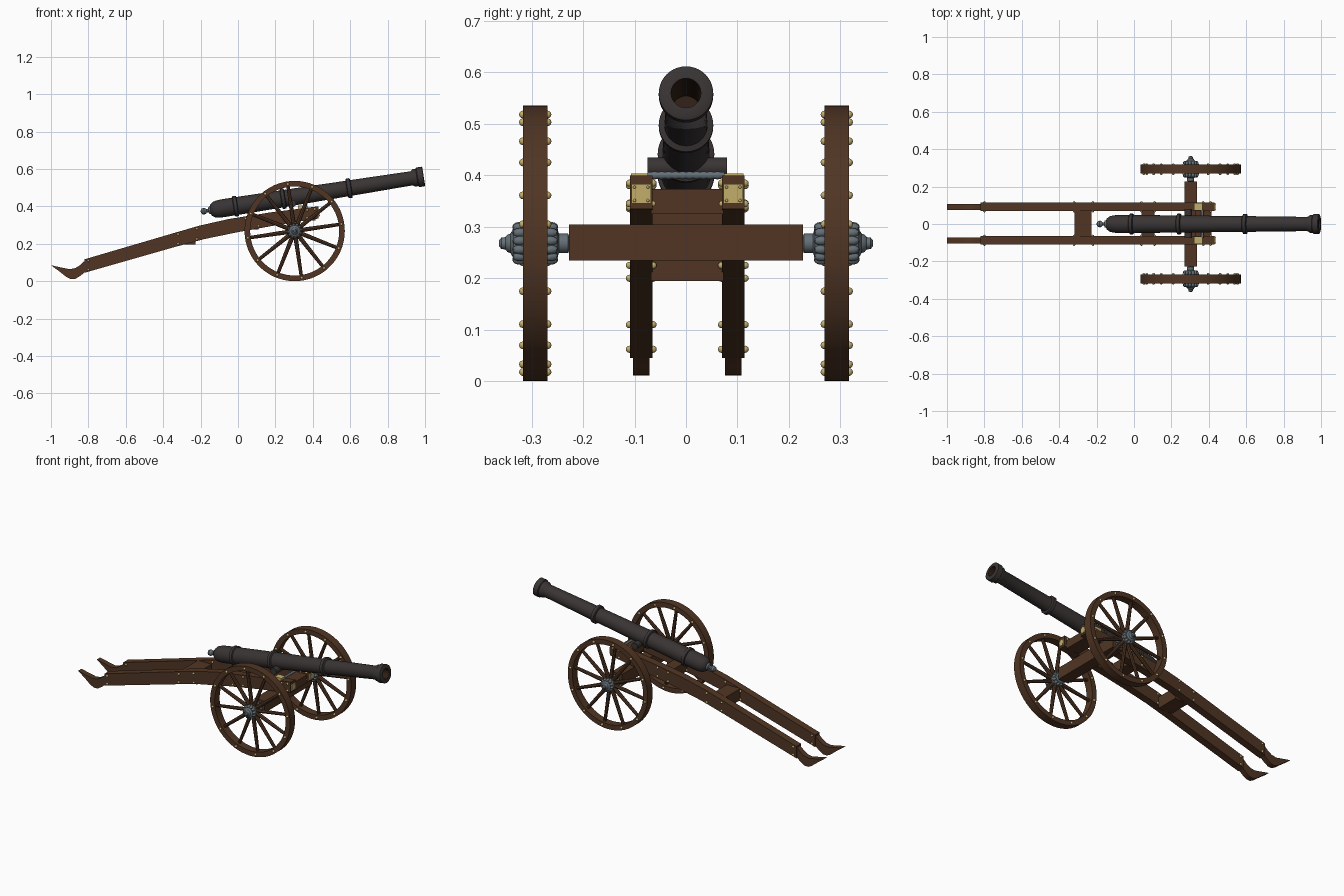
import bpy, bmesh, math
from mathutils import Vector, Matrix

if "Cube" in bpy.data.objects:
    bpy.data.objects.remove(bpy.data.objects["Cube"])


def material(name, rgb):
    m = bpy.data.materials.new(name)
    m.diffuse_color = (*rgb, 1)
    m.use_nodes = True
    m.node_tree.nodes["Principled BSDF"].inputs["Base Color"].default_value = m.diffuse_color
    return m


WOOD = material("brown wood", (0.082, 0.036, 0.017))
IRON = material("dark iron", (0.042, 0.034, 0.034))
STEEL = material("grey steel", (0.13, 0.16, 0.18))
BRASS = material("brass", (0.55, 0.42, 0.15))
BORE = material("bore brown", (0.03, 0.014, 0.007))


def finish(name, bm, mat, smooth=True):
    bmesh.ops.recalc_face_normals(bm, faces=bm.faces)
    me = bpy.data.meshes.new(name)
    bm.to_mesh(me)
    bm.free()
    me.materials.append(mat)
    if smooth:
        me.shade_smooth()
        me.set_sharp_from_angle(angle=math.radians(35))
    ob = bpy.data.objects.new(name, me)
    bpy.context.collection.objects.link(ob)
    return ob


def lathe(name, profile, origin, axis, mat, segs=32, closed=False):
    """Revolve (radius, distance) points about an axis; open ends are capped."""
    bm = bmesh.new()
    rot = Vector((0, 0, 1)).rotation_difference(Vector(axis)).to_matrix()
    rings = []
    for r, t in profile:
        rings.append([bm.verts.new(Vector(origin) + rot @ Vector(
            (r * math.cos(2 * math.pi * i / segs), r * math.sin(2 * math.pi * i / segs), t)))
            for i in range(segs)])
    pairs = list(zip(rings, rings[1:])) + ([(rings[-1], rings[0])] if closed else [])
    for a, b in pairs:
        for i in range(segs):
            j = (i + 1) % segs
            bm.faces.new((a[i], a[j], b[j], b[i]))
    if not closed:
        bm.faces.new(rings[0])
        bm.faces.new(rings[-1])
    return finish(name, bm, mat)


def prism(name, pts, y0, y1, mat):
    """Extrude an x-z outline between two y values."""
    bm = bmesh.new()
    f = bm.faces.new([bm.verts.new((x, y0, z)) for x, z in pts])
    new = bmesh.ops.extrude_face_region(bm, geom=[f])["geom"]
    bmesh.ops.translate(bm, vec=(0, y1 - y0, 0),
                        verts=[v for v in new if isinstance(v, bmesh.types.BMVert)])
    return finish(name, bm, mat)


def box(name, x, y, z, mat):
    return prism(name, [(x[0], z[0]), (x[1], z[0]), (x[1], z[1]), (x[0], z[1])], y[0], y[1], mat)


def beads(name, places, r, mat, scale=(1, 1, 1)):
    bm = bmesh.new()
    for p in places:
        bmesh.ops.create_uvsphere(bm, u_segments=10, v_segments=6, radius=r,
                                  matrix=Matrix.Translation(p) @ Matrix.Diagonal((*scale, 1)))
    return finish(name, bm, mat)


# Barrel with reinforcing rings and hollow muzzle
tilt = math.radians(9)
axis = Vector((math.cos(tilt), 0, math.sin(tilt)))
breech = Vector((-0.15, 0, 0.379))
barrel = lathe("barrel", [
    (0.014, 0), (0.03, 0.006), (0.041, 0.02), (0.046, 0.04), (0.048, 0.065),
    (0.048, 0.127), (0.055, 0.130), (0.055, 0.147), (0.048, 0.150),
    (0.046, 0.384), (0.055, 0.388), (0.055, 0.404), (0.046, 0.408),
    (0.042, 0.74), (0.053, 0.744), (0.053, 0.762), (0.042, 0.766),
    (0.038, 1.09), (0.047, 1.105), (0.047, 1.12), (0.053, 1.124), (0.053, 1.154),
    (0.048, 1.157), (0.029, 1.157), (0.027, 0.95)], breech, axis, IRON, 40)
barrel.data.materials.append(BORE)
for f in barrel.data.polygons:                      # inside of the bore
    d = f.center - breech
    t = d.dot(axis)
    if 0.9 < t < 1.155 and (d - axis * t).length < 0.031:
        f.material_index = 1

# Breech knob
lathe("breech_knob", [
    (0.022, 0.004), (0.018, -0.006), (0.009, -0.010), (0.009, -0.018), (0.014, -0.022),
    (0.018, -0.032), (0.015, -0.043), (0.005, -0.050)], breech, axis, STEEL, 20)

# Carriage rails with scooped trail ends
rail = [(0.43, 0.40), (0.17, 0.367), (-0.05, 0.332), (-0.205, 0.297), (-0.35, 0.255),
        (-0.82, 0.117), (-0.82, 0.045), (-0.34, 0.182), (-0.18, 0.225), (0.0, 0.262),
        (0.20, 0.298), (0.43, 0.335)]
scoop = [(-0.80, 0.118), (-0.82, 0.108), (-0.845, 0.085), (-0.87, 0.07), (-0.90, 0.064),
         (-0.94, 0.072), (-1.0, 0.085), (-0.955, 0.052), (-0.92, 0.024), (-0.895, 0.011),
         (-0.87, 0.012), (-0.845, 0.027), (-0.82, 0.047), (-0.80, 0.055)]
stations = [(-0.80, 0.062, 0.11), (-0.32, 0.2, 0.25), (-0.22, 0.225, 0.28),
            (0.04, 0.282, 0.335), (0.11, 0.295, 0.346), (0.37, 0.338, 0.38), (0.41, 0.345, 0.385)]
for side, yc in (("front", -0.087), ("back", 0.092)):
    prism(side + "_rail", rail, yc - 0.022, yc + 0.022, WOOD)
    prism(side + "_trail_scoop", scoop, yc - 0.016, yc + 0.016, WOOD)
    beads(side + "_rail_studs", [(x, yc + s * 0.023, z) for x, a, b in stations
                                 for z in (a, b) for s in (-1, 1)], 0.007, BRASS)
    # brass cap and end plate
    box(side + "_rod_cap", (0.32, 0.365), (yc - 0.02, yc + 0.02), (0.384, 0.404), BRASS)
    box(side + "_end_plate", (0.428, 0.435), (yc - 0.019, yc + 0.019), (0.345, 0.383), BRASS)
    beads(side + "_end_plate_rivets", [(0.435, yc + a, 0.364 + b) for a in (-0.013, 0.013)
                                       for b in (-0.013, 0.013)], 0.003, BRASS)

# Cross members between the rails
for name, x, z in (("rear_transom", (-0.318, -0.227), (0.195, 0.265)),
                   ("middle_transom", (0.04, 0.11), (0.275, 0.335)),
                   ("front_transom", (0.33, 0.415), (0.325, 0.374))):
    box(name, x, (-0.068, 0.073), z, WOOD)
lathe("support_rod", [(0.006, -0.075)] + [(0.0065 + 0.0015 * (i % 2), -0.068 + i * 0.0068)
      for i in range(21)] + [(0.006, 0.075)], (0.365, 0, 0.4), (0, 1, 0), STEEL, 12)
lathe("trunnion", [(0.02, -0.075), (0.02, 0.08)], (0.29, 0, 0.415), (0, 1, 0), IRON, 20)

# Axle beam, bolster and axle
AX, AZ, R = 0.303, 0.268, 0.268
box("axle_beam", (0.27, 0.338), (-0.227, 0.227), (0.235, 0.305), WOOD)
lathe("axle", [(0.013, -0.35), (0.013, 0.35)], (AX, 0, AZ), (0, 1, 0), STEEL, 16)

# Wheels
N = 12
angles = [2 * math.pi * (i + 0.28) / N for i in range(N)]


def polar(r, a, y):
    return Vector((AX + r * math.cos(a), y, AZ + r * math.sin(a)))


for side, s in (("front", -1), ("back", 1)):
    yc = s * 0.293
    lathe(side + "_wheel_rim", [(R, -0.024), (R, 0.024), (0.238, 0.024), (0.238, -0.024)],
          (AX, yc, AZ), (0, 1, 0), WOOD, 60, closed=True)
    # tapered spokes
    bm = bmesh.new()
    for a in angles:
        mat = (Matrix.Translation(polar(0.135, a, yc)) @ Matrix.Rotation(math.pi / 2 - a, 4, 'Y'))
        bmesh.ops.create_cone(bm, cap_ends=True, segments=8, radius1=0.012, radius2=0.009,
                              depth=0.215, matrix=mat)
    finish(side + "_wheel_spokes", bm, WOOD)
    # hub with ribbed collars
    lathe(side + "_hub", [
        (0.013, -0.066), (0.019, -0.064), (0.019, -0.046), (0.030, -0.042), (0.036, -0.028),
        (0.036, 0.028), (0.030, 0.042), (0.019, 0.048), (0.017, 0.054), (0.012, 0.058),
        (0.011, 0.066), (0.006, 0.070)], (AX, yc, AZ), (0, s, 0), STEEL, 24)
    beads(side + "_hub_ribs", [polar(0.033, a, yc + d) for a in angles
                               for d in (-0.030, 0.030)], 0.009, STEEL, (1, 1.6, 1))
    # rim studs on both faces
    beads(side + "_rim_studs", [polar(0.253, a, yc + d) for a in angles
                                for d in (-0.024, 0.024)], 0.0075, BRASS)
